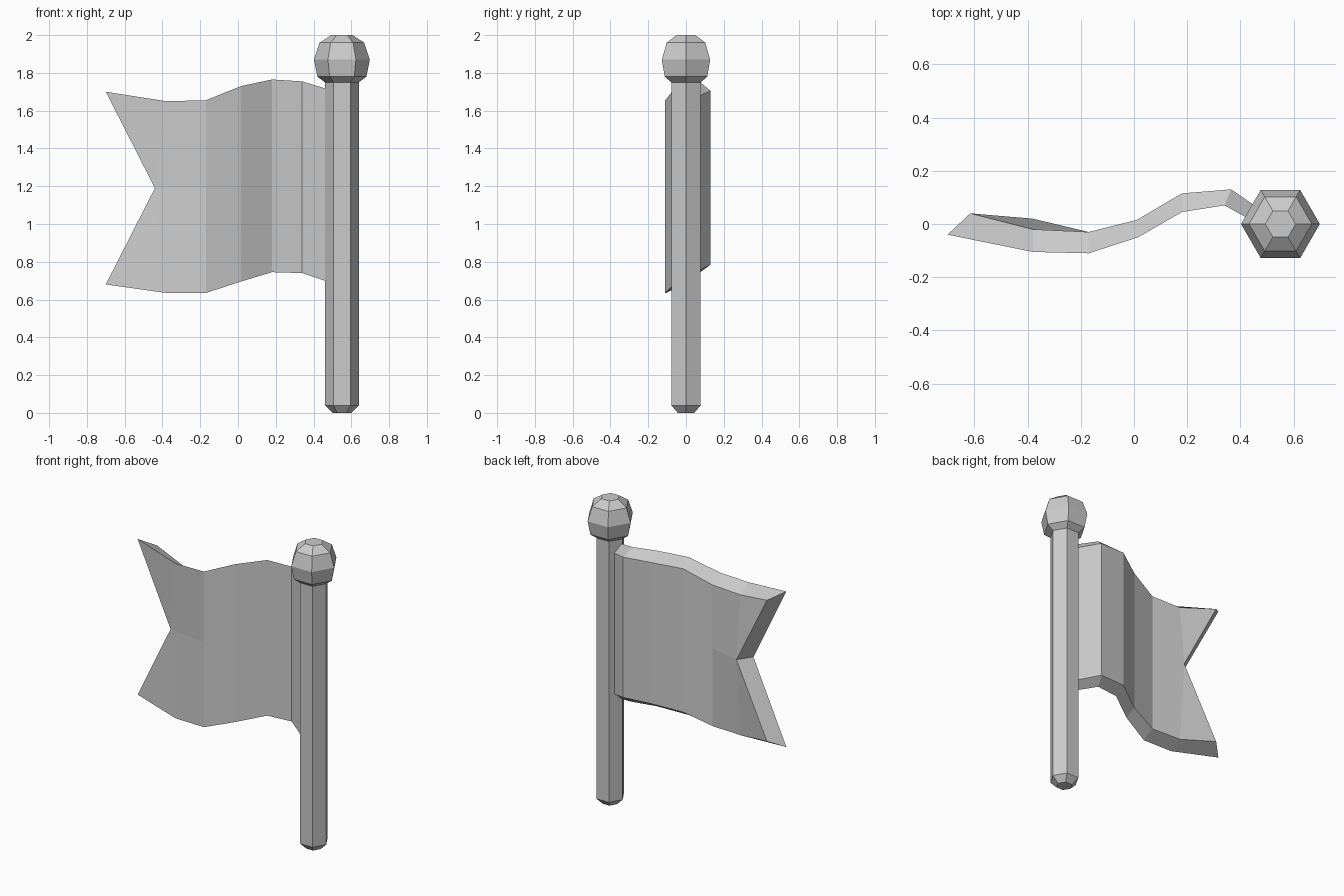
import bpy
import bmesh
from math import cos, sin, pi

cube = bpy.data.objects.get("Cube")
if cube:
    bpy.data.objects.remove(cube, do_unlink=True)

POLE_X = 0.55

# Single grey material
grey = bpy.data.materials.new("plain grey")
grey.use_nodes = True
colour = (0.6, 0.6, 0.6, 1.0)
grey.diffuse_color = colour
grey.node_tree.nodes["Principled BSDF"].inputs["Base Color"].default_value = colour


def finish(name, bm):
    bmesh.ops.recalc_face_normals(bm, faces=bm.faces)
    mesh = bpy.data.meshes.new(name)
    bm.to_mesh(mesh)
    bm.free()
    mesh.materials.append(grey)
    obj = bpy.data.objects.new(name, mesh)
    bpy.context.collection.objects.link(obj)
    return obj


def lathe(name, profile, sides=6):
    """Stack of polygon rings (radius, height) around the pole axis."""
    bm = bmesh.new()
    rings = [[bm.verts.new((POLE_X + r * cos(2 * pi * i / sides),
                            r * sin(2 * pi * i / sides), z))
              for i in range(sides)] for r, z in profile]
    for low, high in zip(rings, rings[1:]):
        for i in range(sides):
            j = (i + 1) % sides
            bm.faces.new((low[i], low[j], high[j], high[i]))
    bm.faces.new(rings[0])
    bm.faces.new(rings[-1])
    return finish(name, bm)


# Pole and its faceted knob
lathe("pole", [(0.05, 0), (0.09, 0.04), (0.09, 1.75)])
lathe("pole_knob", [(0.09, 1.75), (0.13, 1.78), (0.148, 1.87),
                    (0.118, 1.96), (0.057, 2.0)])

# Flag: wavy columns from swallowtail tip to pole as (x, y, bottom, top)
front = [(-0.70, -0.04, 0.68, 1.70), (-0.38, -0.105, 0.635, 1.65),
         (-0.17, -0.11, 0.635, 1.655), (0.015, -0.05, 0.695, 1.73),
         (0.18, 0.045, 0.745, 1.765), (0.34, 0.07, 0.74, 1.755),
         (0.52, -0.03, 0.68, 1.70)]
# Back sheet is slightly shorter, so the rim is chamfered
back_plan = [(-0.615, 0.04), (-0.38, -0.02), (-0.17, -0.03), (0.01, 0.015),
             (0.18, 0.115), (0.365, 0.13), (0.54, 0.01)]
back = [(x, y, f[2] + 0.045, f[3] - 0.05) for (x, y), f in zip(back_plan, front)]
MID_Z = 1.19

bm = bmesh.new()


def sheet(columns, notch_xy):
    """One side of the flag; returns its outline loop."""
    low = [bm.verts.new((x, y, b)) for x, y, b, t in columns]
    top = [bm.verts.new((x, y, t)) for x, y, b, t in columns]
    notch = bm.verts.new((*notch_xy, MID_Z))
    mid = bm.verts.new((columns[2][0], columns[2][1], MID_Z))
    for edge in (low, top):
        bm.faces.new((edge[0], edge[1], notch))
        bm.faces.new((edge[1], edge[2], mid, notch))
    bm.faces.new((low[2], low[3], top[3], top[2], mid))
    for i in range(3, len(columns) - 1):
        bm.faces.new((low[i], low[i + 1], top[i + 1], top[i]))
    return low + top[::-1] + [notch]


loop_a = sheet(front, (-0.44, -0.07))
loop_b = sheet(back, (-0.38, 0.02))
for i in range(len(loop_a)):
    j = (i + 1) % len(loop_a)
    bm.faces.new((loop_a[i], loop_a[j], loop_b[j], loop_b[i]))
finish("flag", bm)
